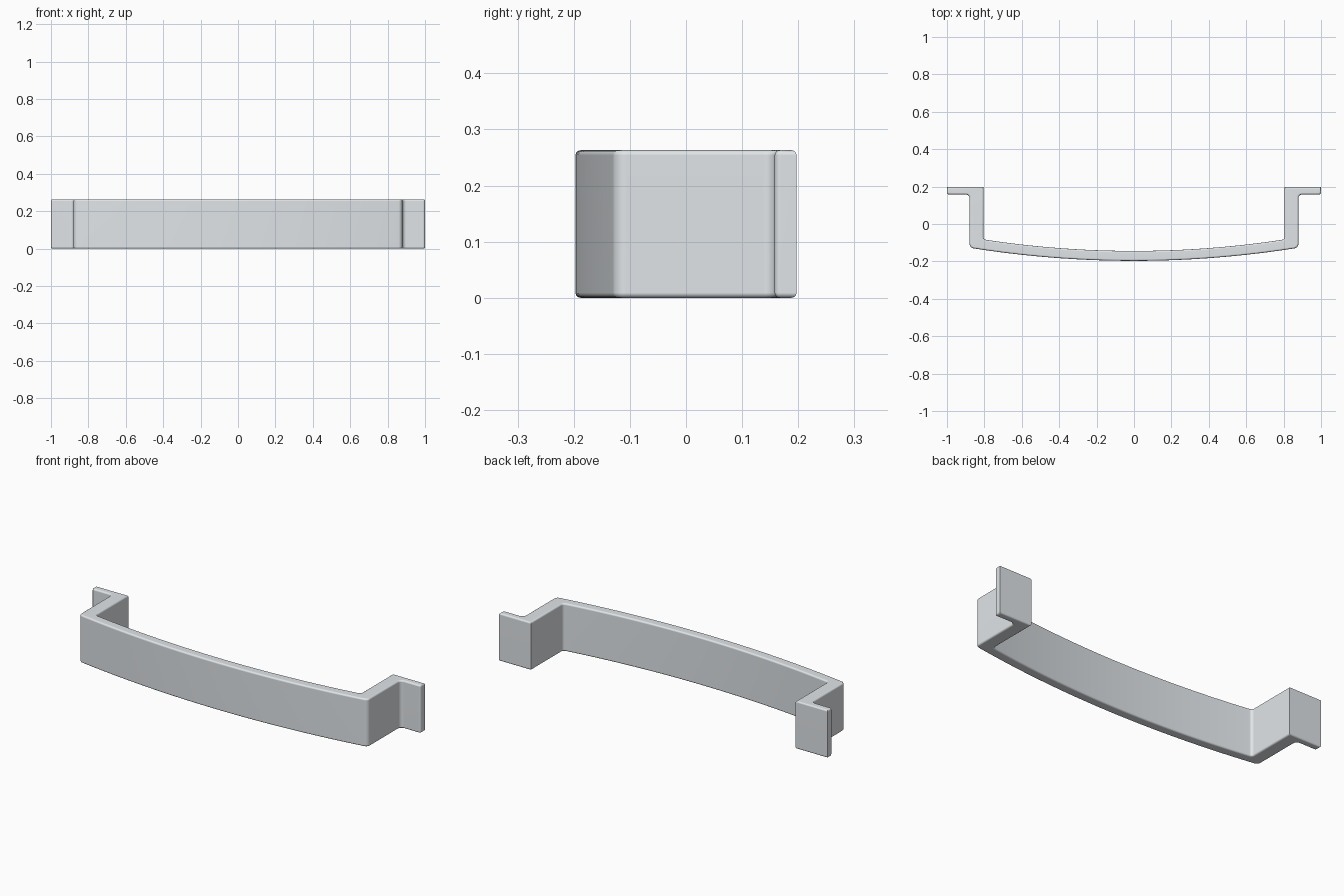
import bpy, bmesh, math
from mathutils import Vector

if "Cube" in bpy.data.objects:
    bpy.data.objects.remove(bpy.data.objects["Cube"])

HEIGHT, EDGE, STEPS = 0.263, 0.009, 16
R_OUT, R_IN = 5.55, 5.3         # bow radii of the outer and inner grip faces
Y_OUT, Y_IN = -0.197, -0.144    # middle of each bow


def bow(x, r, y0):
    return y0 + r - math.sqrt(r * r - x * x)


def arc(x_end, r, y0):
    return [(x_end * i / STEPS, bow(x_end * i / STEPS, r, y0), 0) for i in range(STEPS)]


def fillet(prev, p, nxt, r, n=6):
    prev, p, nxt = Vector(prev), Vector(p), Vector(nxt)
    a, b = (prev - p).normalized(), (nxt - p).normalized()
    half = a.angle(b) / 2
    t = r / math.tan(half)
    c = p + (a + b).normalized() * (r / math.sin(half))
    v1, v2 = (p + a * t - c).normalized(), (p + b * t - c).normalized()
    return [tuple(c + v1.slerp(v2, i / n) * r) for i in range(n + 1)]


# Half profile: outer bow, post, mounting flange, inner bow
outer = arc(0.879, R_OUT, Y_OUT)
inner = arc(0.805, R_IN, Y_IN)[::-1]
corners = [((0.879, bow(0.879, R_OUT, Y_OUT), 0), 0.024),
           ((0.879, 0.158, 0), 0.020),
           ((1.0, 0.158, 0), 0.011),
           ((1.0, 0.197, 0), 0),
           ((0.805, 0.197, 0), 0),
           ((0.805, bow(0.805, R_IN, Y_IN), 0), 0.016)]
path = [outer[-1]] + [c[0] for c in corners] + [inner[0]]
half = list(outer)
for i, (p, r) in enumerate(corners):
    half += fillet(path[i], p, path[i + 2], r) if r else [p]
half += inner
profile = half + [(-x, y, z) for x, y, z in half[-2:0:-1]]

# Extrude the profile and round the upper and lower rims
bm = bmesh.new()
base = bm.faces.new([bm.verts.new(p) for p in profile])
ext = bmesh.ops.extrude_face_region(bm, geom=[base], use_keep_orig=True)
top = [v for v in ext["geom"] if isinstance(v, bmesh.types.BMVert)]
bmesh.ops.translate(bm, verts=top, vec=(0, 0, HEIGHT))
bmesh.ops.recalc_face_normals(bm, faces=bm.faces)
rims = [e for e in bm.edges if abs(e.verts[0].co.z - e.verts[1].co.z) < 1e-6]
bmesh.ops.bevel(bm, geom=rims, offset=EDGE, offset_type='OFFSET', segments=4,
                profile=0.5, affect='EDGES', clamp_overlap=False)
bmesh.ops.recalc_face_normals(bm, faces=bm.faces)
caps = [f for f in bm.faces if len(f.verts) > 4]
bmesh.ops.triangulate(bm, faces=caps, quad_method='BEAUTY', ngon_method='BEAUTY')
mesh = bpy.data.meshes.new("pull_handle")
bm.to_mesh(mesh)
bm.free()

# Pale metal colour
metal = bpy.data.materials.new("pale_metal")
metal.diffuse_color = (0.75, 0.785, 0.81, 1)
metal.use_nodes = True
metal.node_tree.nodes["Principled BSDF"].inputs["Base Color"].default_value = metal.diffuse_color
mesh.materials.append(metal)

handle = bpy.data.objects.new("pull_handle", mesh)
bpy.context.collection.objects.link(handle)
bpy.context.view_layer.objects.active = handle
handle.select_set(True)
bpy.ops.object.shade_smooth_by_angle(angle=math.radians(35))
wn = handle.modifiers.new("even_shading", 'WEIGHTED_NORMAL')
wn.keep_sharp = True
